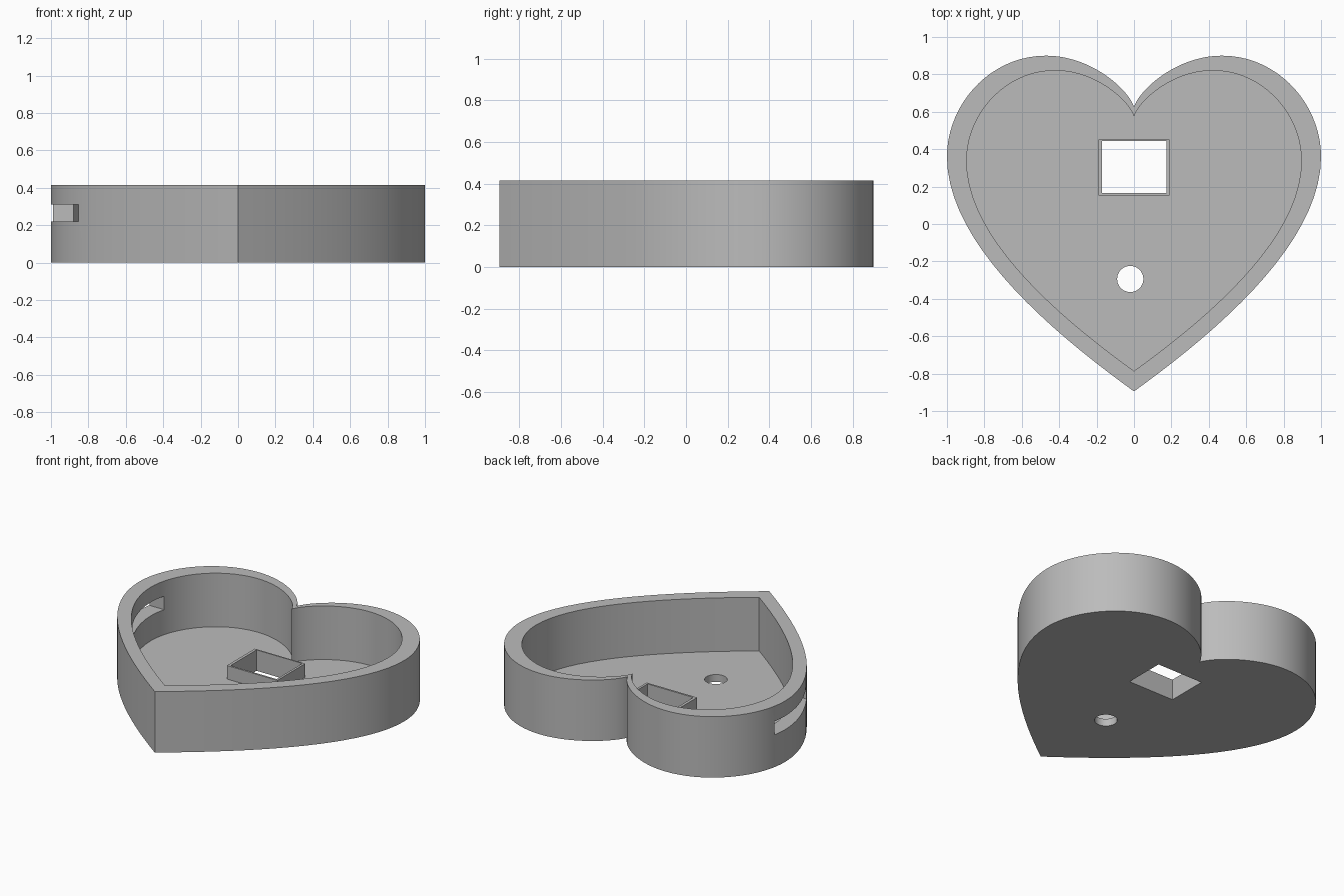
import bpy, bmesh
from mathutils import Vector
from mathutils.geometry import interpolate_bezier

cube = bpy.data.objects.get("Cube")
if cube:
    bpy.data.objects.remove(cube, do_unlink=True)

HEIGHT, FLOOR = 0.415, 0.05

grey = bpy.data.materials.new("plain grey")
grey.use_nodes = True
colour = (0.5, 0.5, 0.5, 1)
grey.diffuse_color = colour
grey.node_tree.nodes["Principled BSDF"].inputs["Base Color"].default_value = colour


def heart_outline(steps=20):
    """Closed heart outline: three curves for one half, mirrored for the other."""
    curves = [
        [(0, 0.626), (0.03, 0.72), (0.23, 0.9), (0.47, 0.9)],
        [(0.47, 0.9), (0.77, 0.9), (1, 0.64), (1, 0.36)],
        [(1, 0.36), (1, -0.1), (0.45, -0.57), (0, -0.895)],
    ]
    half = []
    for c in curves:
        pts = interpolate_bezier(*[Vector((x, y, 0)) for x, y in c], steps)
        half += [(p.x, p.y) for p in pts[:-1]]
    half.append((0, -0.895))
    return half + [(-x, y) for x, y in half[-2:0:-1]]


def prism(name, outline, z0, z1):
    """Solid with the given outline between two heights."""
    bm = bmesh.new()
    base = bm.faces.new([bm.verts.new((x, y, z0)) for x, y in outline])
    top = bmesh.ops.extrude_face_region(bm, geom=[base])["geom"]
    verts = [v for v in top if isinstance(v, bmesh.types.BMVert)]
    bmesh.ops.translate(bm, verts=verts, vec=(0, 0, z1 - z0))
    bmesh.ops.recalc_face_normals(bm, faces=bm.faces)
    mesh = bpy.data.meshes.new(name)
    bm.to_mesh(mesh)
    bm.free()
    mesh.materials.append(grey)
    obj = bpy.data.objects.new(name, mesh)
    bpy.context.collection.objects.link(obj)
    return obj


def box(name, x0, x1, y0, y1, z0, z1):
    return prism(name, [(x0, y0), (x1, y0), (x1, y1), (x0, y1)], z0, z1)


def cut(obj, cutters):
    """Subtract each cutter from the object."""
    bpy.context.view_layer.objects.active = obj
    for c in cutters:
        mod = obj.modifiers.new(c.name, "BOOLEAN")
        mod.operation, mod.solver, mod.object = "DIFFERENCE", "EXACT", c
        bpy.ops.object.modifier_apply(modifier=mod.name)


# Heart tray and the raised frame around its window
outline = heart_outline()
tray = prism("heart_tray", outline, 0, HEIGHT)
frame = box("window_frame", -0.19, 0.19, 0.152, 0.452, FLOOR, 0.142)

# Cutters: cavity, window, round hole and side slot
inner = [(x * 0.895, y * 0.895 + 0.015) for x, y in outline]
cavity = prism("cavity_cutter", inner, FLOOR, HEIGHT + 0.1)
window = box("window_cutter", -0.171, 0.174, 0.165, 0.443, -0.1, 0.3)
slot = box("slot_cutter", -1.1, -0.8, -0.08, 0.46, 0.22, 0.312)
bpy.ops.mesh.primitive_cylinder_add(vertices=40, radius=0.07, depth=0.3,
                                    location=(-0.02, -0.294, 0))
hole = bpy.context.object
hole.name = "hole_cutter"
hole.data.materials.append(grey)

cut(tray, [cavity, window, hole, slot])
cut(frame, [window])
for c in (cavity, window, hole, slot):
    bpy.data.objects.remove(c, do_unlink=True)

# Smooth the curved walls, keep the corners sharp
bpy.ops.object.select_all(action="DESELECT")
for obj in (tray, frame):
    obj.select_set(True)
bpy.context.view_layer.objects.active = tray
bpy.ops.object.shade_smooth_by_angle(angle=0.52)
